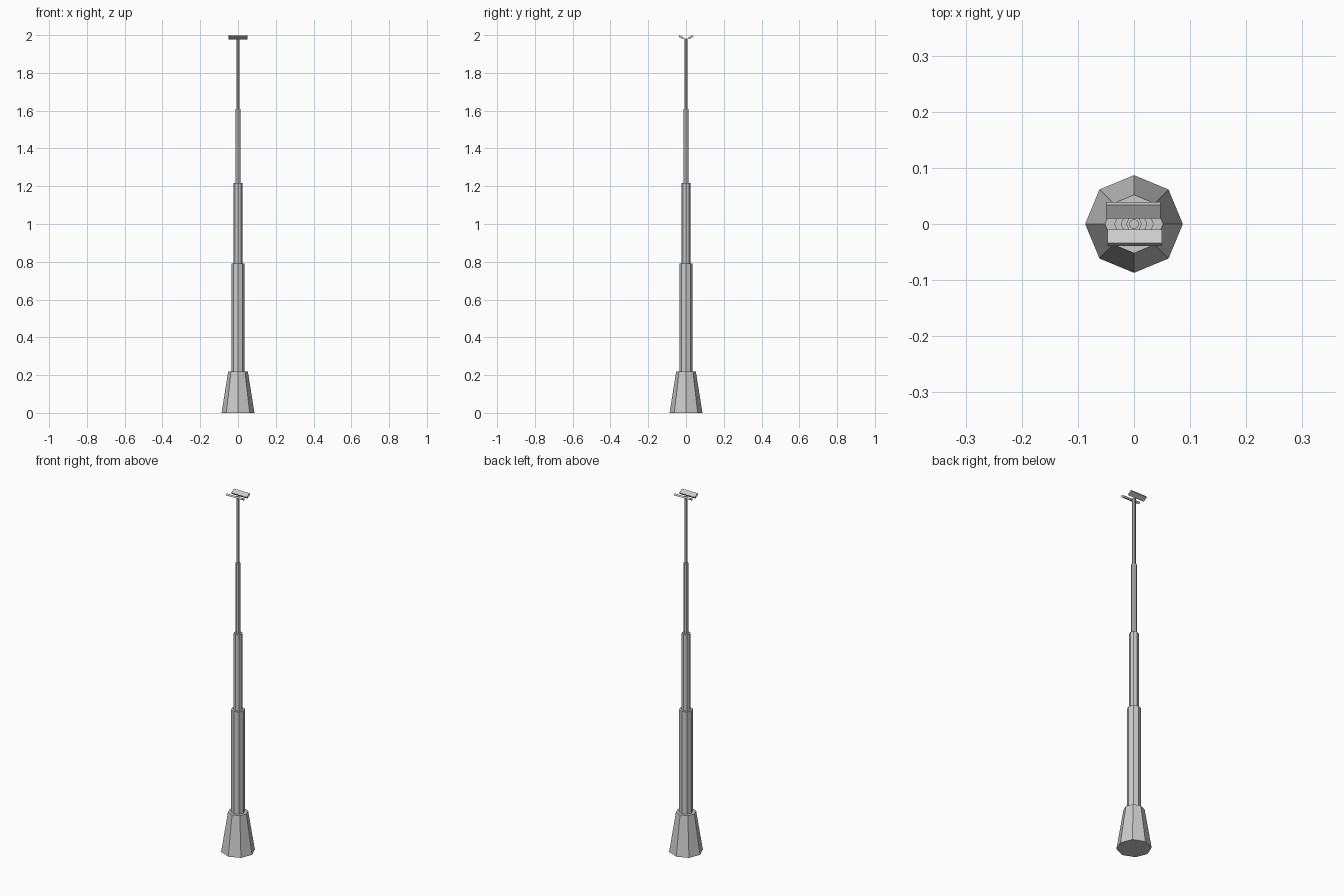
import bpy, bmesh, math
from mathutils import Matrix

if "Cube" in bpy.data.objects:
    bpy.data.objects.remove(bpy.data.objects["Cube"])


def add_object(name, bm):
    bmesh.ops.recalc_face_normals(bm, faces=bm.faces[:])
    mesh = bpy.data.meshes.new(name)
    bm.to_mesh(mesh)
    bm.free()
    ob = bpy.data.objects.new(name, mesh)
    bpy.context.collection.objects.link(ob)
    return ob


def octagon_post(name, r_bottom, r_top, z0, z1):
    bm = bmesh.new()
    bmesh.ops.create_cone(
        bm, cap_ends=True, segments=8, radius1=r_bottom, radius2=r_top,
        depth=z1 - z0, matrix=Matrix.Translation((0, 0, (z0 + z1) / 2)))
    return add_object(name, bm)


# Tapered foot
octagon_post("base", 0.087, 0.052, 0.0, 0.22)

# Stepped mast, each section thinner than the one below
sections = [(0.035, 0.22, 0.792), (0.0235, 0.792, 1.218),
            (0.0137, 1.218, 1.61), (0.009, 1.61, 1.982)]
for i, (r, z0, z1) in enumerate(sections):
    octagon_post(f"mast_section_{i + 1}", r, r, z0, z1)

# Two tilted slabs forming a V at the top
tilt = math.radians(30)
length, thick = 0.028, 0.010
c, s = math.cos(tilt), math.sin(tilt)
top_z = 2.0
outer_top = (0.010 + length * c, top_z)
cy = outer_top[0] - length / 2 * c + thick / 2 * s
cz = outer_top[1] - length / 2 * s - thick / 2 * c
for side, name in ((1, "rear_panel"), (-1, "front_panel")):
    bm = bmesh.new()
    m = (Matrix.Translation((-0.001 * side, side * cy, cz))
         @ Matrix.Rotation(side * tilt, 4, 'X')
         @ Matrix.Diagonal((0.097, length, thick, 1)))
    bmesh.ops.create_cube(bm, size=1, matrix=m)
    add_object(name, bm)
